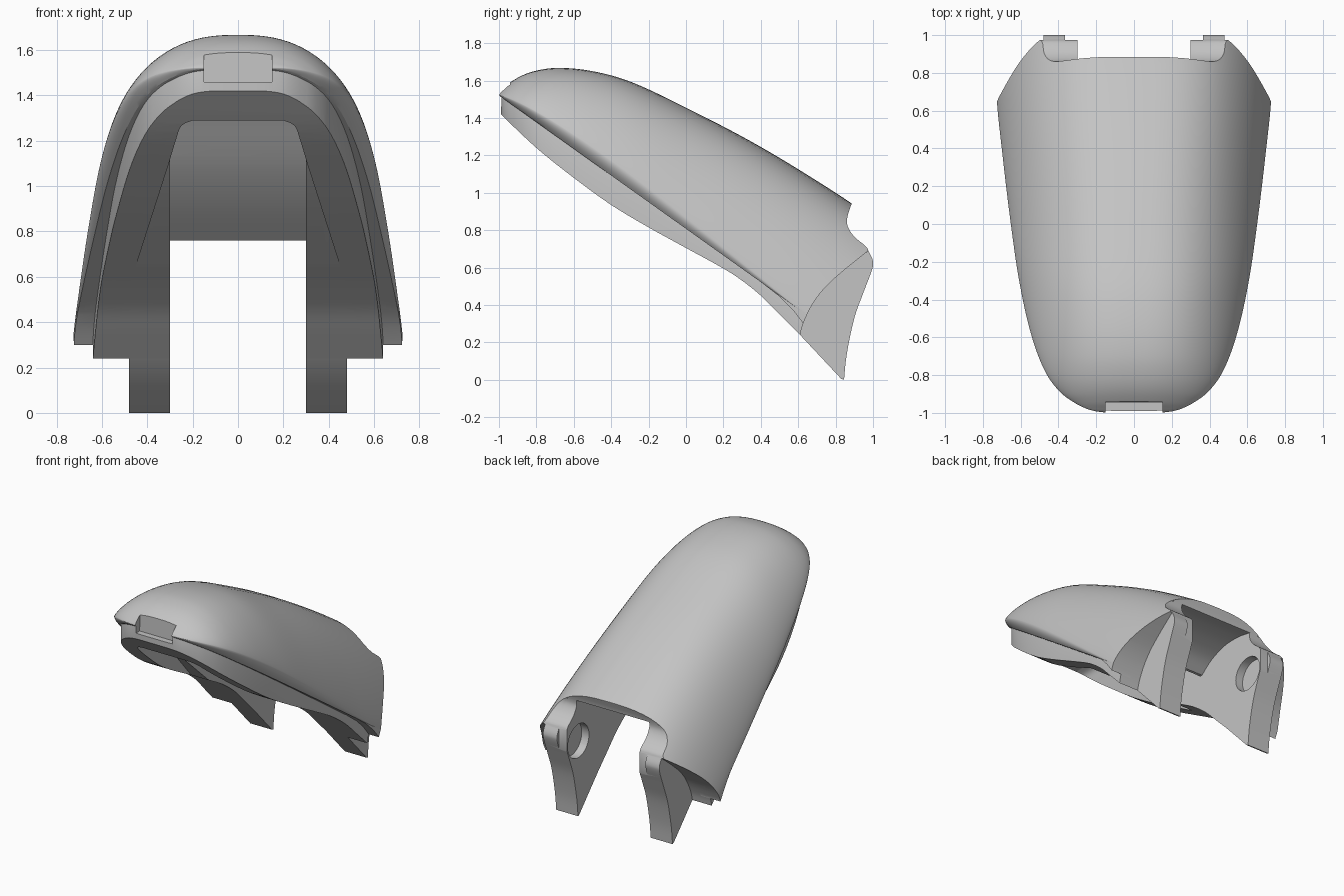
import bpy, bmesh, math

if "Cube" in bpy.data.objects:
    bpy.data.objects.remove(bpy.data.objects["Cube"])

GREY = (0.55, 0.55, 0.55, 1)
mat = bpy.data.materials.new("plain grey")
mat.use_nodes = True
mat.diffuse_color = GREY
mat.node_tree.nodes["Principled BSDF"].inputs["Base Color"].default_value = GREY

LENGTH = 2.05                     # loft length, trimmed later at the rear


def low_edge(y):
    return 1.52 - 0.7125 * (y + 1)


# half width and crown height, by distance from the nose
WIDTH = [(0, .1), (.01, .21), (.03, .27), (.06, .325), (.1, .38), (.2, .46), (.4, .54),
         (.7, .608), (1, .652), (1.4, .7), (1.64, .725), (LENGTH, .745)]
CROWN = [(0, 1.52), (.02, 1.555), (.06, 1.59), (.1, 1.615), (.2, 1.653),
         (.3, 1.667), (.5, 1.65), (.7, 1.595), (1, 1.455), (1.4, 1.245),
         (1.8, 1.0), (LENGTH, .83)]
width_keys = [(math.sqrt(d), w) for d, w in WIDTH]
height_keys = [(math.sqrt(d), z - low_edge(d - 1)) for d, z in CROWN]


def hermite(keys, s):
    """Smooth interpolation through the keys."""
    def slope(i):
        a, b = keys[max(i - 1, 0)], keys[min(i + 1, len(keys) - 1)]
        return (b[1] - a[1]) / (b[0] - a[0])
    i = 0
    while i < len(keys) - 2 and s > keys[i + 1][0]:
        i += 1
    (s0, v0), (s1, v1) = keys[i], keys[i + 1]
    h = s1 - s0
    t = (s - s0) / h
    return ((2*t**3 - 3*t*t + 1) * v0 + (t**3 - 2*t*t + t) * h * slope(i)
            + (3*t*t - 2*t**3) * v1 + (t**3 - t*t) * h * slope(i + 1))


def smooth(pts, steps=5):
    """Catmull-Rom curve through profile points."""
    out = []
    for i in range(len(pts) - 1):
        p = [pts[max(i - 1, 0)], pts[i], pts[i + 1], pts[min(i + 2, len(pts) - 1)]]
        for k in range(steps):
            t = k / steps
            out.append(tuple(
                0.5 * (2*b + (c - a)*t + (2*a - 5*b + 4*c - d)*t*t
                       + (3*b - a - 3*c + d)*t**3)
                for a, b, c, d in zip(*p)))
    return out + [pts[-1]]


def to_object(bm, name):
    bmesh.ops.recalc_face_normals(bm, faces=bm.faces)
    me = bpy.data.meshes.new(name)
    bm.to_mesh(me)
    bm.free()
    me.materials.append(mat)
    ob = bpy.data.objects.new(name, me)
    bpy.context.collection.objects.link(ob)
    return ob


def loft(name, wide=1.0, high=1.0, nose=-1.0, tuck=0.0, rows=56, arc=44):
    """Closed domed body; wide, high and nose shrink it, tuck curls the lower sides in."""
    bm = bmesh.new()
    rings = []
    for r in range(rows + 1):
        s = 0.02 + (math.sqrt(LENGTH) - 0.02) * r / rows
        d = s * s
        y = nose + d / LENGTH * (LENGTH - 1 - nose)
        w, h = hermite(width_keys, s) * wide, hermite(height_keys, s) * high
        fade = max(0, 1 - d / 1.6) * tuck
        lift = 2.2 * fade * h                # height of the widest line
        bulge = 0.82 - 0.08 * d              # squarer towards the rear
        z0 = low_edge(y)
        half = [(w * (1 - fade), -0.2)]
        half += [(w * (1 - fade * (1 - k / 5) ** 2), z0 + lift * k / 5) for k in range(5)]
        for k in range(arc // 2 + 1):
            a = math.pi * k / arc
            half.append((w * max(math.cos(a), 0) ** bulge,
                         z0 + lift + (h - lift) * math.sin(a) ** 1.6))
        half[-1] = (0, z0 + h)
        outline = half + [(-x, z) for x, z in reversed(half[:-1])]
        rings.append([bm.verts.new((x, y, z)) for x, z in outline])
    n = len(rings[0])
    for a, b in zip(rings, rings[1:]):
        for k in range(n):
            bm.faces.new((a[k], a[(k + 1) % n], b[(k + 1) % n], b[k]))
    bm.faces.new(rings[0])
    bm.faces.new(rings[-1])
    bmesh.ops.remove_doubles(bm, verts=bm.verts, dist=1e-5)
    return to_object(bm, name)


def prism(name, profile, lo, hi, axis="x"):
    """Profile extruded across x as (y, z), or along y as (x, z)."""
    bm = bmesh.new()
    a, b = [[bm.verts.new((e, u, z) if axis == "x" else (u, e, z)) for u, z in profile]
            for e in (lo, hi)]
    n = len(a)
    bm.faces.new(a)
    bm.faces.new(b)
    for k in range(n):
        bm.faces.new((a[k], a[(k + 1) % n], b[(k + 1) % n], b[k]))
    return to_object(bm, name)


def cut(ob, tool, operation="DIFFERENCE"):
    mod = ob.modifiers.new("cut", "BOOLEAN")
    mod.operation, mod.solver, mod.object = operation, "EXACT", tool
    bpy.context.view_layer.objects.active = ob
    bpy.ops.object.modifier_apply(modifier=mod.name)
    bpy.data.objects.remove(tool)


def tunnel():
    """Arched passage with a cross wall and a round clearance behind it."""
    half = smooth([(.2, 1.29), (.25, 1.265), (.275, 1.2), (.305, 1.1)]) + [(.44, .68), (.6, .18), (.6, -.5)]
    ob = prism("tunnel_cutter", half + [(-x, z) for x, z in reversed(half)], -1.3, 1.3, "y")
    ceiling = [(-1.2, 1.4), (-.2, 1.4)] + smooth([(-.12, 1.29), (.02, 1.09), (.17, .92), (.34, .76)])
    ceiling += smooth([(.36, .76), (.46, .835), (.6, .885), (.74, .89), (.86, .87)])
    cut(ob, prism("tool", ceiling + [(.888, .87), (.888, .95), (1.2, .95), (1.2, -.4), (-1.2, -.4)],
                  -1, 1), "INTERSECT")
    return ob


def nose_notch():
    return prism("notch_cutter", [(-1.2, 1.46), (-.945, 1.46), (-.94, 1.62), (-1.2, 1.62)], -.15, .15)


# side profiles
rear_curve = smooth([(.61, .24), (.63, .31), (.68, .41), (.75, .5), (.85, .59), (.975, .69)])
hollow = smooth([(.975, .69), (.96, .715), (.9, .765), (.865, .82), (.863, .87), (.885, .94)])
roof = [(.9, 1.9), (-1.1, 1.9)]
skirt_low = smooth([(-1.1, 1.53), (-.99, 1.42), (-.8, 1.24), (-.6, 1.08), (-.4, .935),
                    (-.2, .815), (0, .705), (.2, .595), (.3, .53), (.4, .45), (.5, .35),
                    (.61, .24)])
shell_low = [(-1.1, low_edge(-1.1)), (.4, low_edge(.4)), (.5, .445), (.57, .375), (.628, .3)]
shell_rear = [p for p in rear_curve if p[1] > .305]
leg_low = [p for p in skirt_low if p[0] > .05]
leg_front = [(.87, 1.2), (.2, 1.25), (-.42, 1.12)]

# domed cover and recessed lower rim
shell = loft("outer_shell", tuck=0.1)
cut(shell, prism("tool", shell_low + shell_rear[:-1] + hollow + roof, -1, 1), "INTERSECT")
skirt = loft("inner_skirt", 0.885, 0.92, -0.99)
cut(skirt, prism("tool", skirt_low[:-1] + rear_curve[:-1] + hollow + roof, -1, 1), "INTERSECT")
parts = [shell, skirt]
for ob in parts:
    for cutter in (tunnel, nose_notch):
        cut(ob, cutter())

for side, sx in (("left", 1), ("right", -1)):
    # solid cheek between leg and rim
    cheek = prism(side + "_cheek", leg_low[:-1] + rear_curve[:-1] + hollow + leg_front,
                  sx * .3, sx * .75)
    cut(cheek, loft("tool", 0.88, 0.915, -0.98), "INTERSECT")

    # hanging leg
    back = smooth([(.845, 0), (.86, .14), (.9, .33), (.95, .47), (.995, .59), (.998, .64), (.975, .69)])
    leg = prism(side + "_leg", leg_low + [(.83, .005)] + back[:-1] + hollow + leg_front,
                sx * .3, sx * .48)
    cut(leg, loft("tool", 0.99, 0.99, -0.99), "INTERSECT")
    cut(leg, prism("tool", [(.975, .4), (1.1, .4), (1.1, .8), (.975, .8)], sx * .25, sx * .365))

    # round pivot recess on the inner face
    circle = [(.84 + .125 * math.cos(a * math.pi / 20), .56 + .125 * math.sin(a * math.pi / 20))
              for a in range(40)]
    for ob in (leg, cheek, shell, skirt):
        cut(ob, prism("tool", circle, sx * .25, sx * .36))
    parts += [cheek, leg]

# smooth shading with crisp edges
bpy.ops.object.select_all(action="DESELECT")
for ob in parts:
    ob.select_set(True)
bpy.context.view_layer.objects.active = shell
bpy.ops.object.shade_smooth_by_angle(angle=math.radians(30))
